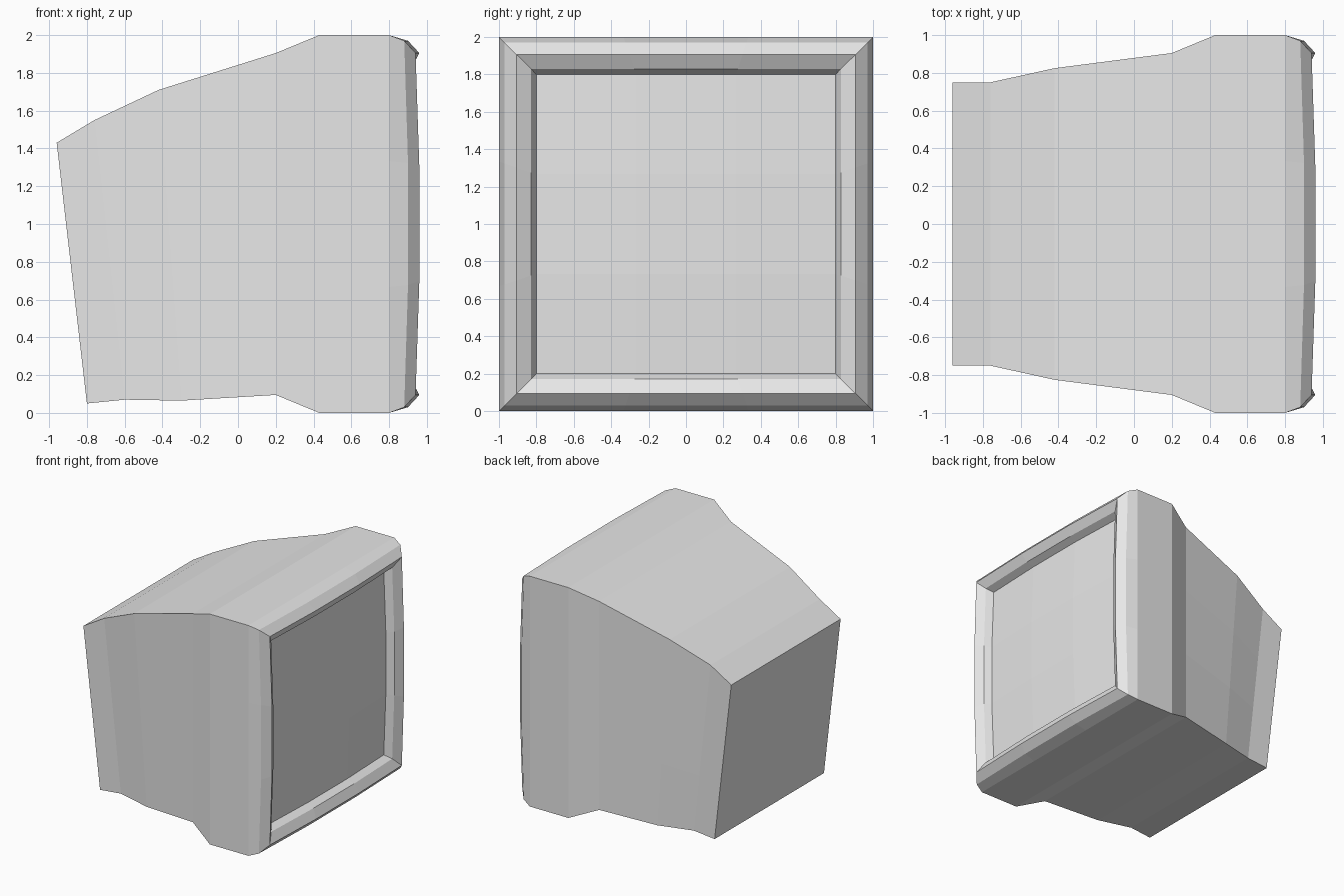
import bpy
import bmesh

if "Cube" in bpy.data.objects:
    bpy.data.objects.remove(bpy.data.objects["Cube"])

# Single casing colour
grey = bpy.data.materials.new("light grey")
grey.diffuse_color = (0.8, 0.8, 0.8, 1)
grey.use_nodes = True
grey.node_tree.nodes["Principled BSDF"].inputs["Base Color"].default_value = grey.diffuse_color

STEPS = (-1, -1 / 3, 1 / 3, 1)


def point(section, u, v):
    """Point of a rectangular section; u runs across y, v runs up z.
    Section: top x, top z, bottom x, bottom z, half width, bulge."""
    xt, zt, xb, zb, half, bulge = section
    t = (v + 1) / 2
    swell = bulge * ((abs(u) < 0.9) + (abs(v) < 0.9))
    return (xb + (xt - xb) * t + swell, half * u, zb + (zt - zb) * t)


def square(x, half, bulge=0.0):
    return (x, 1 + half, x, 1 - half, half, bulge)


def perimeter():
    s = STEPS
    return ([(u, -1) for u in s[:3]] + [(1, v) for v in s[:3]]
            + [(u, 1) for u in s[:0:-1]] + [(-1, v) for v in s[:0:-1]])


def panel(bm, section, flip=False):
    """3 x 3 panel filling a section, facing +x unless flipped."""
    g = [[bm.verts.new(point(section, u, v)) for u in STEPS] for v in STEPS]
    for j in range(3):
        for i in range(3):
            q = [g[j][i], g[j][i + 1], g[j + 1][i + 1], g[j + 1][i]]
            bm.faces.new(q[::-1] if flip else q)


def loft(bm, sections):
    rings = [[bm.verts.new(point(s, u, v)) for u, v in perimeter()]
             for s in sections]
    for a, b in zip(rings, rings[1:]):
        for i in range(12):
            k = (i + 1) % 12
            bm.faces.new((a[i], a[k], b[k], b[i]))


def finish(bm, name):
    bmesh.ops.remove_doubles(bm, verts=bm.verts, dist=0.0005)
    mesh = bpy.data.meshes.new(name)
    bm.to_mesh(mesh)
    bm.free()
    mesh.materials.append(grey)
    bpy.context.collection.objects.link(bpy.data.objects.new(name, mesh))


# Casing: tapered rear housing, then the bulged rim and its inner lip
housing = [
    (-0.96, 1.43, -0.80, 0.05, 0.75, 0),
    (-0.76, 1.55, -0.60, 0.07, 0.75, 0),
    (-0.42, 1.71, -0.30, 0.065, 0.825, 0),
    (0.20, 1.905, 0.20, 0.095, 0.905, 0),
    square(0.43, 1.0),
    square(0.80, 1.0),
]
rim = [
    square(0.88, 0.97, 0.02),
    square(0.94, 0.905, 0.02),
    square(0.90, 0.83, 0.02),
    square(0.84, 0.80, 0.02),
]
bm = bmesh.new()
loft(bm, housing + rim)
panel(bm, housing[0], flip=True)
finish(bm, "casing")

# Screen: gently bulged glass set inside the rim
bm = bmesh.new()
panel(bm, rim[-1])
finish(bm, "screen")
